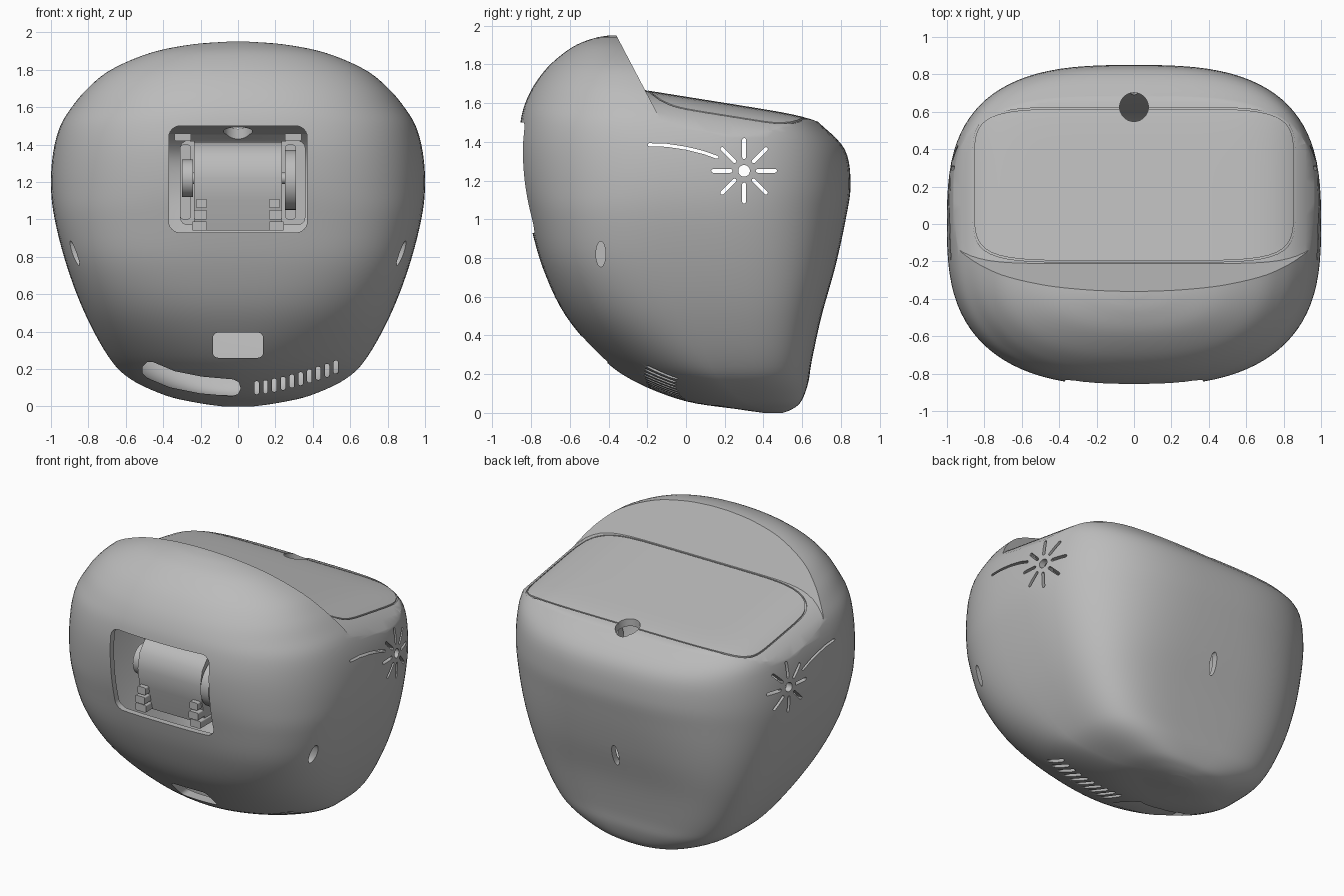
import bpy, bmesh, math
from mathutils import Vector

if "Cube" in bpy.data.objects:
    bpy.data.objects.remove(bpy.data.objects["Cube"], do_unlink=True)

grey = bpy.data.materials.new("clay grey")
grey.use_nodes = True
grey.diffuse_color = (0.5, 0.5, 0.5, 1)
grey.node_tree.nodes["Principled BSDF"].inputs["Base Color"].default_value = (0.5, 0.5, 0.5, 1)

# height, half width, front y, back y, front roundness, back roundness
SECTIONS = [
    (0.0, 0.08, 0.40, 0.50, 2, 2), (0.02, 0.22, 0.26, 0.55, 1.9, 2.4),
    (0.06, 0.39, 0.0, 0.595, 1.8, 3), (0.15, 0.58, -0.24, 0.63, 1.8, 3.6),
    (0.27, 0.695, -0.42, 0.65, 2.1, 4), (0.5, 0.82, -0.62, 0.70, 2.7, 3.9),
    (0.75, 0.915, -0.74, 0.77, 3.1, 3.4), (1.0, 0.98, -0.81, 0.825, 3, 3),
    (1.18, 1.0, -0.85, 0.85, 2.8, 2.9), (1.36, 0.988, -0.865, 0.82, 2.7, 3.1),
    (1.5, 0.95, -0.855, 0.685, 2.6, 3.9), (1.6, 0.89, -0.83, 0.57, 2.5, 3.7),
    (1.7, 0.805, -0.78, 0.36, 2.4, 3), (1.8, 0.68, -0.70, 0.16, 2.3, 2.6),
    (1.89, 0.47, -0.585, -0.08, 2.2, 2.2), (1.935, 0.25, -0.475, -0.24, 2, 2),
    (1.95, 0.06, -0.39, -0.33, 2, 2)]
SLANT = 0.525


def finish(name, bm):
    bmesh.ops.recalc_face_normals(bm, faces=bm.faces)
    mesh = bpy.data.meshes.new(name)
    bm.to_mesh(mesh)
    bm.free()
    obj = bpy.data.objects.new(name, mesh)
    bpy.context.collection.objects.link(obj)
    mesh.materials.append(grey)
    return obj


def smooth(obj, degrees=30):
    bpy.ops.object.select_all(action="DESELECT")
    obj.select_set(True)
    bpy.context.view_layer.objects.active = obj
    bpy.ops.object.shade_smooth_by_angle(angle=math.radians(degrees))


def cut(obj, cutter):
    cutter.hide_render = True
    mod = obj.modifiers.new("cut", "BOOLEAN")
    mod.operation, mod.solver, mod.object = "DIFFERENCE", "EXACT", cutter
    with bpy.context.temp_override(object=obj, active_object=obj):
        bpy.ops.object.modifier_apply(modifier=mod.name)
    bpy.data.objects.remove(cutter, do_unlink=True)


def skin(bm, rings, closed=False):
    loops = [[bm.verts.new(p) for p in ring] for ring in rings]
    n = len(loops[0])
    pairs = list(zip(loops, loops[1:] + loops[:1])) if closed else list(zip(loops, loops[1:]))
    for a, b in pairs:
        for i in range(n):
            bm.faces.new((a[i], a[(i + 1) % n], b[(i + 1) % n], b[i]))
    if not closed:
        bm.faces.new(loops[0])
        bm.faces.new(loops[-1])


def prism(bm, outline, axis, lo, hi):
    place = {"x": lambda p, d: (d, p[0], p[1]),
             "y": lambda p, d: (p[0], d, p[1]),
             "z": lambda p, d: (p[0], p[1], d)}[axis]
    skin(bm, [[place(p, d) for p in outline] for d in (lo, hi)])


def oval(cx, cy, rx, ry, n=32):
    return [(cx + rx * math.cos(math.tau * i / n), cy + ry * math.sin(math.tau * i / n)) for i in range(n)]


def rounded(x0, x1, y0, y1, r):
    corners = ((x1 - r, y1 - r), (x0 + r, y1 - r), (x0 + r, y0 + r), (x1 - r, y0 + r))
    return [(cx + r * math.cos((q + k / 6) * math.pi / 2), cy + r * math.sin((q + k / 6) * math.pi / 2))
            for q, (cx, cy) in enumerate(corners) for k in range(7)]


def ribbon(path, width):
    # round-ended slot along a path
    pts = [Vector(p) for p in path]
    left, right = [], []
    for i, p in enumerate(pts):
        d = (pts[min(i + 1, len(pts) - 1)] - pts[max(i - 1, 0)]).normalized()
        side = Vector((-d.y, d.x)) * width / 2
        ends = [0.0]
        if i == 0:
            ends = [-1, -0.7, 0]
        elif i == len(pts) - 1:
            ends = [0, 0.7, 1]
        for e in ends:
            along, across = d * e * width / 2, side * math.sqrt(1 - e * e)
            left.append(p + along + across)
            if abs(e) < 1:
                right.append(p + along - across)
    return left + right[::-1]


def spline(rows, steps):
    for i in range(len(rows) - 1):
        a, b, c, d = (rows[min(max(i + k, 0), len(rows) - 1)] for k in (-1, 0, 1, 2))
        for s in range(steps):
            t = s / steps
            yield [q + t / 2 * (r - p + t * (2 * p - 5 * q + 4 * r - u + t * (3 * (q - r) + u - p)))
                   for p, q, r, u in zip(a, b, c, d)]
    yield rows[-1]


def deck_height(x, y):
    return (1.665 - 0.16 * (y + 0.2) - 0.12 * min(abs(x) / 0.93, 1.1) ** 8
            - 0.025 * min(max(y, 0) / 0.7, 1) ** 8)


def hull(name, inset):
    bm = bmesh.new()
    rings = []
    for z, w, front, back, nf, nb in spline(SECTIONS, 5):
        w, front, back = max(w - inset, 0.02), front + inset, back - inset
        if back - front < 0.04:
            mid = (front + back) / 2
            front, back = mid - 0.02, mid + 0.02
        z = inset + z * (1 - 2 * inset / 1.95)
        ring = []
        for i in range(96):
            c, s = math.cos(math.tau * i / 96), math.sin(math.tau * i / 96)
            n = nb if s > 0 else nf
            ring.append((w * math.copysign(abs(c) ** (2 / n), c),
                         (front + back) / 2 + (back - front) / 2 * math.copysign(abs(s) ** (2 / n), s), z))
        rings.append(ring)
    skin(bm, rings)
    obj = finish(name, bm)
    # step behind the hood: crowned deck below, slanted wall in front
    bm = bmesh.new()
    bmesh.ops.create_grid(bm, x_segments=48, y_segments=30, size=1)
    for v in bm.verts:
        x, t = v.co.x * 1.1, (v.co.y + 1) / 2
        y0 = -0.2
        for _ in range(8):
            y0 = -0.36 + (1.95 - deck_height(x, y0)) * SLANT
        y = y0 + t * (1.3 - y0)
        v.co = (x, y - inset, deck_height(x, y) - inset)
    top = bmesh.ops.extrude_face_region(bm, geom=bm.faces[:])["geom"]
    bmesh.ops.translate(bm, verts=[g for g in top if isinstance(g, bmesh.types.BMVert)],
                        vec=(0, -0.6 * SLANT, 0.6))
    cut(obj, finish("step_cutter", bm))
    return obj


# Hollow shell
shell = hull("shell", 0)
cut(shell, hull("cavity", 0.04))

# Openings through the shell
bm = bmesh.new()
prism(bm, rounded(-0.37, 0.37, 0.93, 1.5, 0.06), "y", -1.1, -0.55)
prism(bm, rounded(-0.135, 0.135, 0.26, 0.395, 0.03), "y", -1, -0.2)
prism(bm, ribbon([(-0.47, 0.195), (-0.35, 0.145), (-0.2, 0.115), (-0.03, 0.1)], 0.09), "y", -0.9, 0.3)
for i in range(10):
    x, z = 0.1 + i * 0.047, 0.1 + 0.11 * (i / 9) ** 1.4
    prism(bm, rounded(x - 0.012, x + 0.012, z - 0.035, z + 0.035, 0.01), "y", -0.9, 0.3)
prism(bm, oval(-0.44, 0.82, 0.025, 0.066), "x", -1.2, 1.2)
prism(bm, oval(0, 0.7, 0.025, 0.075), "y", 0.6, 1.1)
prism(bm, oval(0.3, 1.25, 0.03, 0.03), "x", -1.2, 1.2)
for i in range(8):
    d = Vector((math.cos(i * math.pi / 4), math.sin(i * math.pi / 4)))
    hub = Vector((0.3, 1.25))
    prism(bm, ribbon([hub + d * 0.07, hub + d * 0.16], 0.02), "x", -1.2, 1.2)
prism(bm, ribbon([(-0.19, 1.385), (-0.1, 1.382), (0, 1.367), (0.09, 1.345), (0.16, 1.32)], 0.016), "x", -1.2, 1.2)
prism(bm, oval(0, 0.625, 0.077, 0.077, 48), "z", 1.35, 1.9)
cut(shell, finish("opening_cutters", bm))

# Lid seam
bm = bmesh.new()
rings = []
for i in range(128):
    c, s = math.cos(math.tau * i / 128), math.sin(math.tau * i / 128)
    r = (abs(c) ** 6 + abs(s) ** 6) ** (-1 / 6)
    ring = []
    for off, dz in ((-0.004, -0.01), (0.004, -0.01), (0.004, 0.05), (-0.004, 0.05)):
        x, y = (0.86 + off) * r * c, 0.21 + (0.41 + off) * r * s
        ring.append((x, y, deck_height(x, y) + dz))
    rings.append(ring)
skin(bm, rings, closed=True)
cut(shell, finish("seam_cutter", bm))
smooth(shell)


def part(name, outline, axis, lo, hi):
    bm = bmesh.new()
    prism(bm, outline, axis, lo, hi)
    obj = finish(name, bm)
    smooth(obj)
    return obj


# Mechanism behind the window
part("camera_housing", [(-0.5, 1.42), (-0.6, 1.41), (-0.67, 1.38), (-0.72, 1.32), (-0.74, 1.22),
                        (-0.72, 1.1), (-0.68, 0.94), (-0.4, 0.94), (-0.4, 1.42)], "x", -0.235, 0.235)
part("left_wheel", oval(-0.6, 1.21, 0.16, 0.16), "x", 0.25, 0.31)
part("right_wheel", oval(-0.6, 1.22, 0.1, 0.1), "x", -0.3, -0.24)
part("axle", oval(-0.56, 1.22, 0.03, 0.03), "x", -0.3, 0.3)
part("rear_mount", rounded(-0.31, 0.36, 0.97, 1.42, 0.04), "y", -0.44, -0.4)
for side, name in ((-1, "right"), (1, "left")):
    for k, (z, depth) in enumerate(((0.94, -0.75), (1.0, -0.765), (1.06, -0.755))):
        a, b = sorted((side * 0.165, side * (0.245 - 0.01 * k)))
        part(f"{name}_hinge_{k + 1}", rounded(a, b, z, z + 0.05, 0.008), "y", depth, -0.6)
    a, b = sorted((side * 0.25, side * 0.34))
    part(name + "_top_bracket", rounded(a, b, 1.42, 1.46, 0.01), "y", -0.7, -0.42)
    a, b = sorted((side * 0.25, side * 0.31))
    part(name + "_side_plate", rounded(a, b, 1.0, 1.4, 0.02), "y", -0.56, -0.42)
    # Backing inside the oval side slot
    a, b = sorted((side * 0.8, side * 0.81))
    part(name + "_slot_backing", oval(-0.44, 0.82, 0.035, 0.08), "x", a, b)
